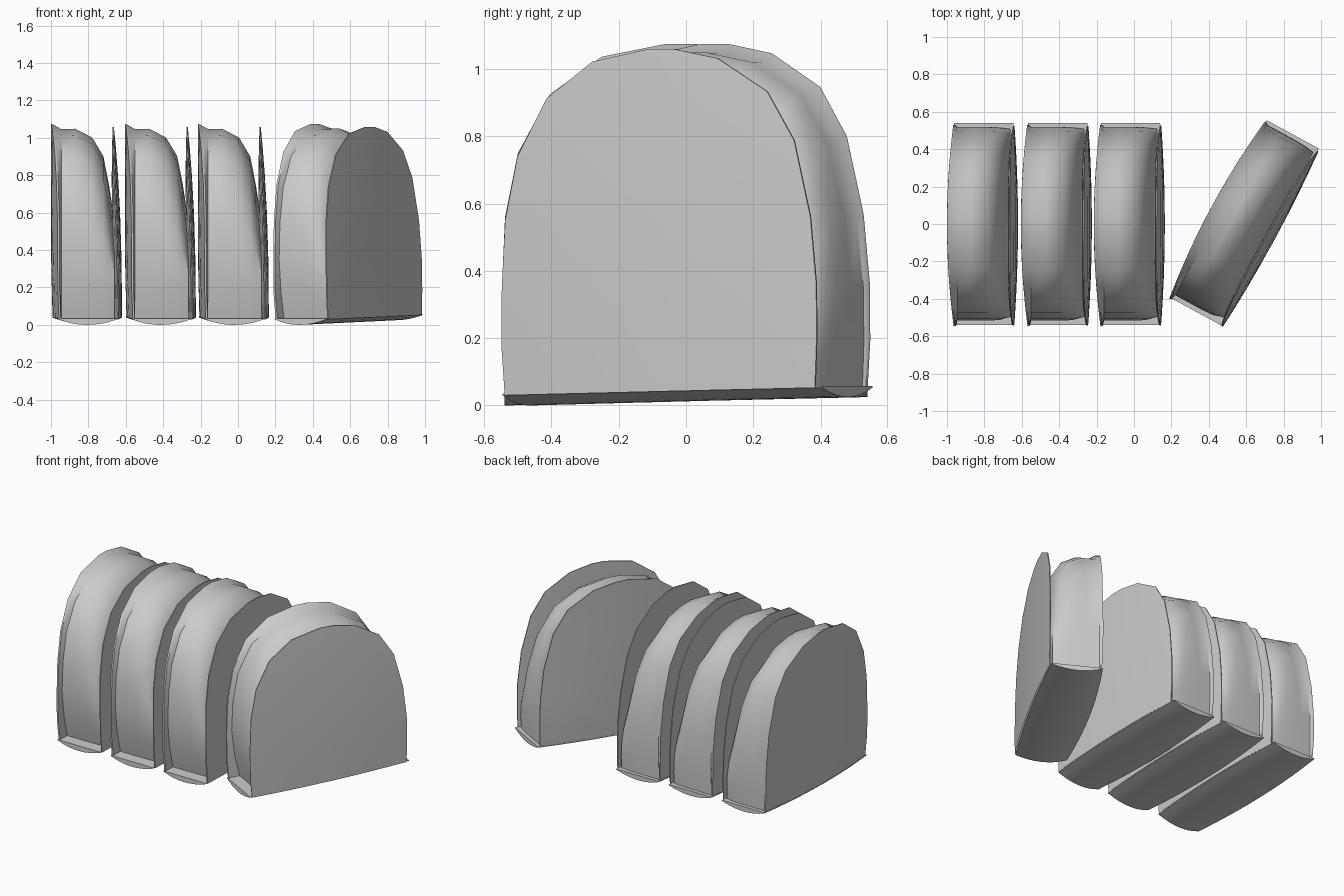
import bpy, bmesh, math

cube = bpy.data.objects.get("Cube")
if cube:
    bpy.data.objects.remove(cube, do_unlink=True)

# One plain grey for every part
grey = bpy.data.materials.new("plain_grey")
grey.use_nodes = True
colour = (0.6, 0.6, 0.6, 1)
grey.diffuse_color = colour
grey.node_tree.nodes["Principled BSDF"].inputs["Base Color"].default_value = colour

HALF = 0.54    # half depth of one holder
BASE = 0.03    # height of the walls' lower edge
TOP = 1.075

# Arched outline as (y, z): the front shoulder is fuller than the back one
front_arch = [(-0.535, BASE), (-0.547, 0.18), (-0.547, 0.36), (-0.538, 0.56),
              (-0.5, 0.75), (-0.405, 0.925), (-0.25, 1.037), (-0.06, TOP)]
back_arch = [(0.03, TOP), (0.18, 1.047), (0.35, 0.947), (0.445, 0.8),
             (0.505, 0.57), (0.528, 0.36), (0.53, 0.18), (0.525, BASE)]
arch = front_arch + back_arch


def clamp(v):
    return max(0.0, min(1.0, v))


def tilt(y, z):
    """Lift the lower edge gently toward the back."""
    return z + 0.025 * clamp((y + HALF) / (2 * HALF)) * clamp(1 - z / 0.4)


def scaled_arch(depth, height):
    return [(y * depth, BASE + (z - BASE) * height) for y, z in arch]


def grid_mesh(name, rows, closed=False):
    """Skin rows of points into one surface."""
    bm = bmesh.new()
    verts = [[bm.verts.new((x, y, tilt(y, z))) for x, y, z in row] for row in rows]
    pairs = list(zip(verts, verts[1:]))
    if closed:
        pairs.append((verts[-1], verts[0]))
    for a, b in pairs:
        for i in range(len(a) - 1):
            bm.faces.new((a[i], a[i + 1], b[i + 1], b[i]))
    bmesh.ops.remove_doubles(bm, verts=bm.verts, dist=0.0005)
    if closed:
        bmesh.ops.holes_fill(bm, edges=[e for e in bm.edges if e.is_boundary], sides=0)
    bmesh.ops.recalc_face_normals(bm, faces=bm.faces)
    mesh = bpy.data.meshes.new(name)
    bm.to_mesh(mesh)
    bm.free()
    mesh.materials.append(grey)
    return mesh


def body():
    """Bowed outer wall, thin rim, and a filling that slopes to the right."""
    def wall(y, z):
        return -0.19 + 0.035 * (y / HALF) ** 2 + 0.01 * clamp(1 - z / 0.2)

    rows = []
    for s in (0, 0.35, 0.65, 0.85, 1):
        rows.append([(wall(y, z), y, z) for y, z in scaled_arch(s, s)])
    rows.append([(wall(y, z) + 0.01, y, z) for y, z in scaled_arch(0.997, 0.997)])
    # x, depth and height of each filling section
    sections = [(-0.135, 0.98, 0.973), (-0.06, 0.98, 0.975), (0.03, 0.98, 0.93),
                (0.09, 0.975, 0.835), (0.12, 0.97, 0.69), (0.15, 0.96, 0.5)]
    for x, depth, height in sections:
        row = []
        for y, z in scaled_arch(depth, height):
            if y < 0:   # hollow foot at the front
                y += (0.02 + 0.05 * clamp(1 - z / 0.3)) * min(1, -y / HALF)
            row.append((x, y, z))
        rows.append(row)
    rows.append([(0.15, y, z) for y, z in scaled_arch(0, 0)])
    return grid_mesh("body", rows)


def side_panel():
    """Thin lens shaped panel leaning in at the top."""
    def outer(y, z):
        return 0.19 - 0.02 * (y / HALF) ** 2 - 0.045 * (z / TOP) ** 2.5

    steps = (0, 0.3, 0.55, 0.75, 0.9, 1)
    rows = [[(outer(y, z), y, z) for y, z in scaled_arch(s * 0.99, s * 0.985)]
            for s in steps]
    rows += [[(outer(y, z) - 0.006 - 0.04 * (1 - s ** 4), y, z)
              for y, z in scaled_arch(s * 0.99, s * 0.985)] for s in reversed(steps)]
    return grid_mesh("side_panel", rows)


def floor():
    """Floor plate with a bowed underside and curved long edges."""
    across = [i / 4 for i in range(-4, 5)]
    section = [(u, 0.03 * u * u) for u in across] + [(u, 0.035) for u in across[::-1]]
    along = [HALF * i / 5 for i in range(-5, 6)]
    rows = []
    for u, z in section:
        bow = 0.032 if u < 0 else 0.018
        rows.append([(u * (0.183 - bow * (y / HALF) ** 2), y, z) for y in along])
    return grid_mesh("floor", rows, closed=True)


parts = {"body": body(), "side_panel": side_panel(), "floor": floor()}

# Three holders in a row and one turned
placements = [("first", -0.81, 0, 0), ("second", -0.415, 0, 0),
              ("third", -0.025, 0, 0), ("turned", 0.585, 0.008, -28.5)]
for label, x, y, turn in placements:
    for part, mesh in parts.items():
        obj = bpy.data.objects.new(label + "_" + part, mesh)
        obj.location = (x, y, 0)
        obj.rotation_euler.z = math.radians(turn)
        bpy.context.collection.objects.link(obj)
        if label == "first":
            bpy.ops.object.select_all(action="DESELECT")
            obj.select_set(True)
            bpy.context.view_layer.objects.active = obj
            bpy.ops.object.shade_smooth_by_angle(angle=math.radians(35))
